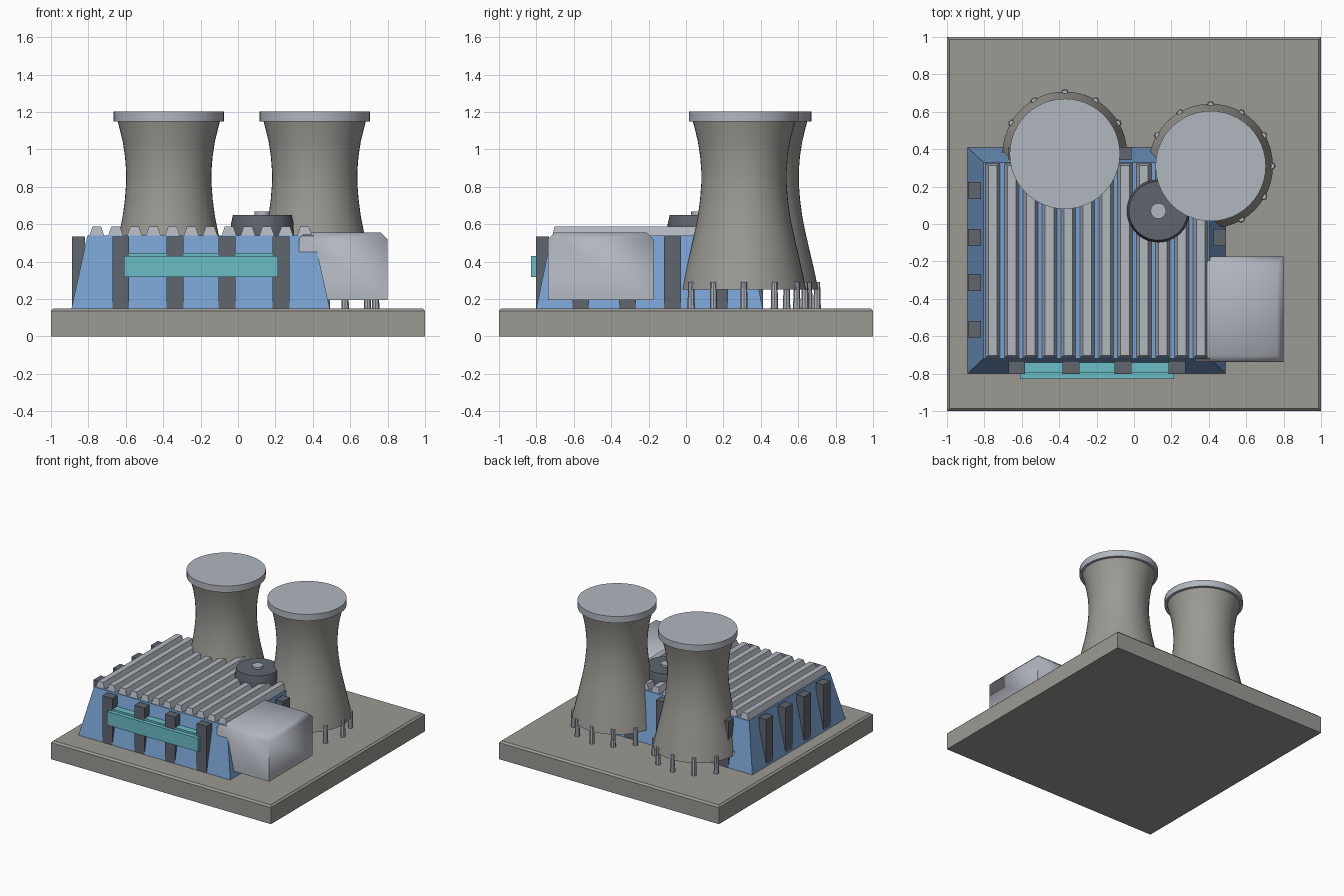
import bpy, bmesh, math
from mathutils import Vector

if "Cube" in bpy.data.objects:
    bpy.data.objects.remove(bpy.data.objects["Cube"])


def mat(name, r, g, b):
    m = bpy.data.materials.new(name)
    m.diffuse_color = (r, g, b, 1)
    m.use_nodes = True
    m.node_tree.nodes["Principled BSDF"].inputs["Base Color"].default_value = m.diffuse_color
    return m


CONCRETE = mat("warm concrete grey", 0.33, 0.32, 0.29)
LIGHT = mat("light metal grey", 0.44, 0.47, 0.52)
BLUE = mat("wall blue", 0.19, 0.36, 0.64)
DARK = mat("dark slate grey", 0.115, 0.13, 0.155)
TEAL = mat("window teal", 0.15, 0.51, 0.57)


def finish(name, bm, material, smooth=None):
    bmesh.ops.recalc_face_normals(bm, faces=bm.faces)
    me = bpy.data.meshes.new(name)
    bm.to_mesh(me)
    bm.free()
    me.materials.append(material)
    ob = bpy.data.objects.new(name, me)
    bpy.context.collection.objects.link(ob)
    if smooth:
        bpy.ops.object.select_all(action='DESELECT')
        bpy.context.view_layer.objects.active = ob
        ob.select_set(True)
        bpy.ops.object.shade_smooth_by_angle(angle=math.radians(smooth))
    return ob


def box(name, lo, hi, material, taper=(0, 0), bevel=0, smooth=None):
    """Box between two corners; taper insets the top in x and y, bevel chamfers the top."""
    bm = bmesh.new()
    bmesh.ops.create_cube(bm, size=1)
    for v in bm.verts:
        up = v.co.z > 0
        for i in range(3):
            s = v.co[i] > 0
            p = hi[i] if s else lo[i]
            if up and i < 2:
                p += -taper[i] if s else taper[i]
            v.co[i] = p
    if bevel:
        top = [e for e in bm.edges if all(v.co.z > hi[2] - 1e-4 for v in e.verts)]
        bmesh.ops.bevel(bm, geom=top, offset=bevel, segments=1, profile=0.5,
                        affect='EDGES')
    return finish(name, bm, material, smooth)


def lathe(name, profile, centre, material, sides=48, smooth=40):
    """Closed solid of revolution from (radius, z) points, capped at both ends."""
    bm = bmesh.new()
    rings = []
    for r, z in profile:
        rings.append([bm.verts.new((centre[0] + r * math.cos(2 * math.pi * k / sides),
                                    centre[1] + r * math.sin(2 * math.pi * k / sides), z))
                      for k in range(sides)])
    for a, b in zip(rings, rings[1:]):
        for k in range(sides):
            n = (k + 1) % sides
            bm.faces.new((a[k], a[n], b[n], b[k]))
    bm.faces.new(rings[0])
    bm.faces.new(rings[-1])
    return finish(name, bm, material, smooth)


# Ground slab
box("base_slab", (-1, -1, 0), (1, 1, 0.15), CONCRETE, bevel=0.014)

# Main hall with sloping walls
box("hall", (-0.89, -0.80, 0.15), (0.49, 0.41, 0.54), BLUE, taper=(0.085, 0.08))

# Roof ribs
for i in range(12):
    x = -0.755 + i * 0.101
    box(f"roof_rib_{i}", (x - 0.041, -0.715, 0.535), (x + 0.041, 0.325, 0.588),
        LIGHT, taper=(0.018, 0.012))

# Upright buttresses on all four walls
for i, x in enumerate((-0.627, -0.336, -0.059, 0.23)):
    for side, y in (("front", -0.767), ("back", 0.377)):
        box(f"{side}_buttress_{i}", (x - 0.045, y - 0.034, 0.15),
            (x + 0.045, y + 0.034, 0.533), DARK)
for i, y in enumerate((0.18, -0.072, -0.312, -0.563)):
    for side, x in (("left", -0.853), ("right", 0.458)):
        box(f"{side}_buttress_{i}", (x - 0.034, y - 0.045, 0.15),
            (x + 0.034, y + 0.045, 0.533), DARK)

# Teal window band
box("window_band", (-0.61, -0.828, 0.318), (0.215, -0.75, 0.43), TEAL)
box("window_band_upper", (-0.585, -0.795, 0.33), (0.19, -0.73, 0.445), TEAL)

# Side annex
box("annex", (0.325, -0.738, 0.196), (0.80, -0.175, 0.556), LIGHT, bevel=0.036, smooth=60)

# Roof fan
lathe("fan_housing", [(0.168, 0.53), (0.168, 0.60), (0.157, 0.65)], (0.13, 0.07), DARK)
lathe("fan_hub", [(0.042, 0.64), (0.042, 0.667)], (0.13, 0.07), LIGHT, sides=16)

# Cooling towers with rims and support columns
SHELL = [(0.333, 0.25), (0.300, 0.40), (0.281, 0.48), (0.263, 0.56), (0.247, 0.64),
         (0.235, 0.73), (0.228, 0.82), (0.228, 0.88), (0.234, 0.96), (0.246, 1.04),
         (0.263, 1.11), (0.276, 1.16)]
for t, c in enumerate(((-0.37, 0.375), (0.41, 0.31))):
    lathe(f"cooling_tower_{t}", SHELL, c, CONCRETE)
    lathe(f"tower_rim_{t}", [(0.295, 1.15), (0.295, 1.203)], c, LIGHT)
    for k in range(12):
        a = math.radians(30 * k)
        p = (c[0] + 0.326 * math.cos(a), c[1] + 0.326 * math.sin(a))
        lathe(f"tower_{t}_column_{k}", [(0.020, 0.15), (0.016, 0.29)], p, LIGHT, sides=8)
